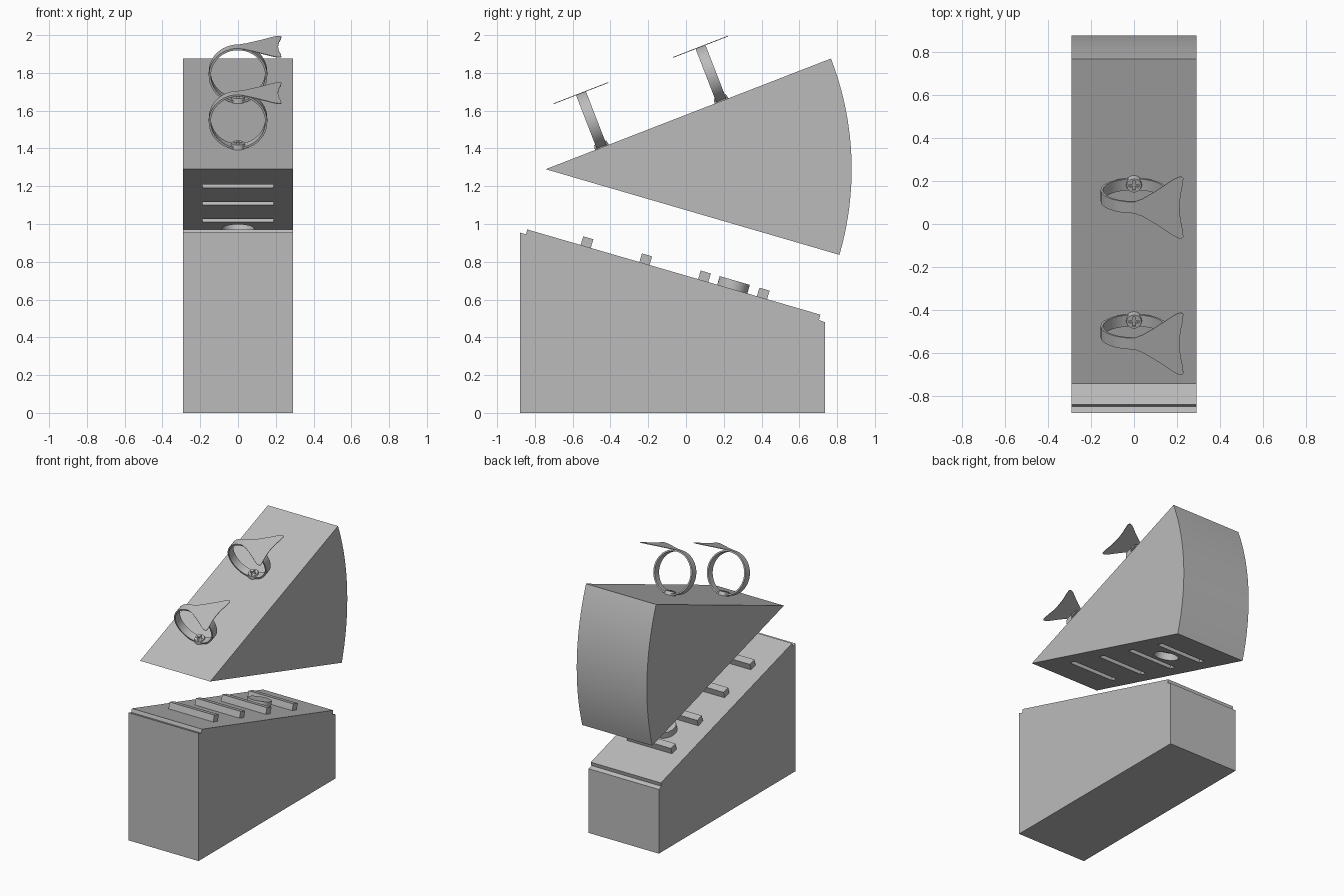
import bpy, bmesh
from math import sin, cos, pi, radians
from mathutils import Matrix, Vector

if "Cube" in bpy.data.objects:
    bpy.data.objects.remove(bpy.data.objects["Cube"], do_unlink=True)

grey = bpy.data.materials.new("plain grey")
grey.use_nodes = True
grey.diffuse_color = (0.5, 0.5, 0.5, 1)
grey.node_tree.nodes["Principled BSDF"].inputs["Base Color"].default_value = (0.5, 0.5, 0.5, 1)

HALF = 0.29                     # half width of both blocks
DOWN = radians(-16.25)          # slope of the joint
UP = radians(21.2)              # slope of the upper face
TIP = Vector((0, -0.743, 1.29))
RADIUS = 1.62
SPACING = 0.31


def frame(origin, angle):
    """Local frame on a slope: x across, y along, z outwards."""
    return Matrix.Translation(origin) @ Matrix.Rotation(angle, 4, 'X')


def finish(name, bm, matrix=Matrix()):
    bmesh.ops.recalc_face_normals(bm, faces=bm.faces)
    bm.transform(matrix)
    mesh = bpy.data.meshes.new(name)
    bm.to_mesh(mesh)
    bm.free()
    obj = bpy.data.objects.new(name, mesh)
    bpy.context.collection.objects.link(obj)
    mesh.materials.append(grey)
    return obj


def activate(obj):
    bpy.ops.object.select_all(action='DESELECT')
    obj.select_set(True)
    bpy.context.view_layer.objects.active = obj


def smooth(obj):
    activate(obj)
    bpy.ops.object.shade_smooth_by_angle(angle=radians(35))


def extrude(name, points, vector, matrix=Matrix()):
    bm = bmesh.new()
    face = bm.faces.new([bm.verts.new(p) for p in points])
    out = bmesh.ops.extrude_face_region(bm, geom=[face])
    verts = [v for v in out["geom"] if isinstance(v, bmesh.types.BMVert)]
    bmesh.ops.translate(bm, verts=verts, vec=vector)
    return finish(name, bm, matrix)


def box(name, size, matrix, centre=(0, 0, 0)):
    bm = bmesh.new()
    bmesh.ops.create_cube(bm, size=1)
    bm.transform(Matrix.Translation(centre) @ Matrix.Diagonal((*size, 1)))
    return finish(name, bm, matrix)


def cylinder(name, radius, top_radius, depth, matrix, z=0):
    bm = bmesh.new()
    bmesh.ops.create_cone(bm, cap_ends=True, segments=32, radius1=radius,
                          radius2=top_radius, depth=depth,
                          matrix=Matrix.Translation((0, 0, z)))
    return finish(name, bm, matrix)


def cut(obj, cutter):
    cutter.hide_render = True
    mod = obj.modifiers.new("cut", 'BOOLEAN')
    mod.operation, mod.object, mod.solver = 'DIFFERENCE', cutter, 'EXACT'
    activate(obj)
    bpy.ops.object.modifier_apply(modifier=mod.name)
    bpy.data.objects.remove(cutter, do_unlink=True)


def side_profile(name, points):
    return extrude(name, [(-HALF, y, z) for y, z in points], (2 * HALF, 0, 0))


# Lower block with a small step at each end of its sloping top
side_profile("lower_block", [
    (-0.88, 0), (0.735, 0), (0.735, 0.48), (0.704, 0.492), (0.711, 0.52),
    (-0.84, 0.971), (-0.848, 0.945), (-0.88, 0.955)])

# Upper wedge with a rounded back centred on its sharp edge
STEPS = 20
arc = [DOWN + (UP - DOWN) * i / STEPS for i in range(STEPS + 1)]
wedge = side_profile("upper_wedge", [(TIP.y, TIP.z)] + [
    (TIP.y + RADIUS * cos(a), TIP.z + RADIUS * sin(a)) for a in arc])

# Ridges and peg on the lower block, matching slots and socket in the wedge
lower = frame((0, -0.84, 0.971), DOWN)
under = frame(TIP, DOWN)
for i in range(4):
    along = 0.322 + SPACING * 1.045 * i
    box(f"ridge_{i + 1}", (0.37, 0.056, 0.068), lower, (0, along, 0.014))
    cut(wedge, box("slot_cutter", (0.375, 0.058, 0.1), under, (0, along, 0)))
peg_at = Matrix.Translation((0, 1.13, 0))
smooth(cylinder("peg", 0.083, 0.083, 0.068, lower @ peg_at, 0.014))
cut(wedge, cylinder("socket_cutter", 0.085, 0.085, 0.1, under @ peg_at))
smooth(wedge)

# Half outline of the flared fin: distance from the ring top, half width
FIN = [(0, 0.028), (0.04, 0.044), (0.09, 0.075), (0.14, 0.109), (0.18, 0.138),
       (0.205, 0.152), (0.222, 0.155), (0.23, 0.146), (0.226, 0.11),
       (0.216, 0.06), (0.212, 0)]
RING = 0.155


def ring_clip(label, y):
    at = frame((0, y, TIP.z + (y - TIP.y) * sin(UP) / cos(UP)), UP)

    # Thin band standing on the slope
    bm = bmesh.new()
    n = 48
    loops = []
    for r, v in ((RING, -0.028), (RING, 0.028), (RING - 0.011, 0.028), (RING - 0.011, -0.028)):
        loops.append([bm.verts.new((r * sin(2 * pi * i / n), v, RING + r * cos(2 * pi * i / n)))
                      for i in range(n)])
    for k in range(4):
        a, b = loops[k], loops[(k + 1) % 4]
        for i in range(n):
            j = (i + 1) % n
            bm.faces.new((a[i], a[j], b[j], b[i]))
    smooth(finish(f"{label}_ring", bm, at))

    # Flat fin tangent to the top of the band
    outline = FIN + [(x, -w) for x, w in reversed(FIN[:-1])]
    extrude(f"{label}_fin", [(x, w, 2 * RING - 0.004) for x, w in outline],
            (0, 0, 0.004), at)

    # Screw with a cross recess, holding the band down
    screw = cylinder(f"{label}_screw", 0.04, 0.034, 0.026, at, 0.013)
    for size in ((0.046, 0.012, 0.02), (0.012, 0.046, 0.02)):
        cut(screw, box("recess_cutter", size, at, (0, 0, 0.026)))
    smooth(screw)


ring_clip("front", -0.445)
ring_clip("back", 0.188)
